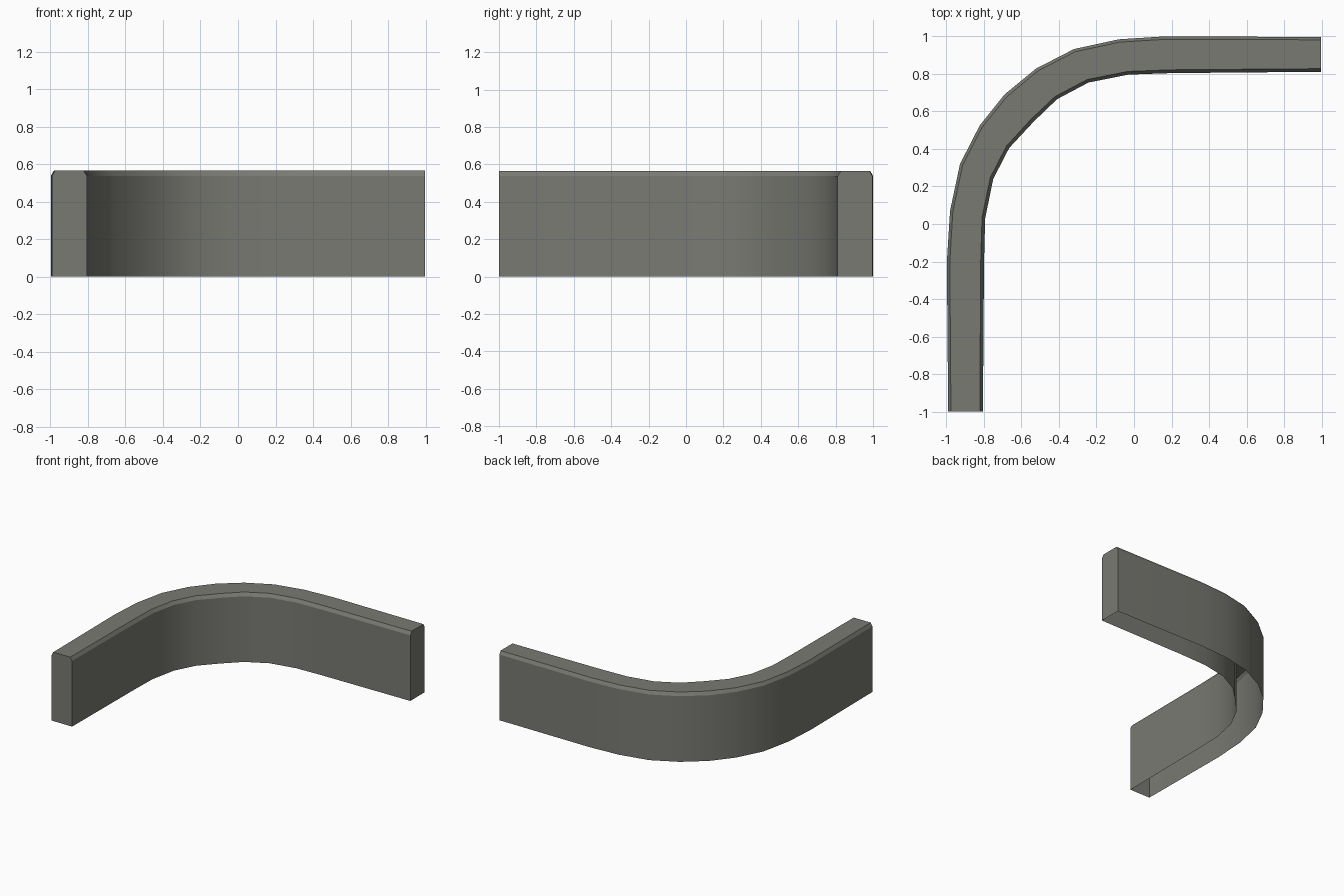
import bpy, bmesh
from mathutils import Vector

if "Cube" in bpy.data.objects:
    bpy.data.objects.remove(bpy.data.objects["Cube"])

H, CH = 0.565, 0.027          # wall height, chamfer drop
# Paired outer / inner plan outlines of the curved wall
outer = [(-0.99, -1), (-0.997, -0.2), (-0.98, 0.07), (-0.927, 0.32), (-0.822, 0.525),
         (-0.69, 0.69), (-0.522, 0.828), (-0.32, 0.932), (-0.08, 0.984), (0.17, 1.0), (0.995, 0.996)]
inner = [(-0.805, -1), (-0.799, -0.2), (-0.793, 0.03), (-0.75, 0.24), (-0.665, 0.405),
         (-0.535, 0.545), (-0.41, 0.665), (-0.242, 0.754), (-0.03, 0.796), (0.2, 0.804), (0.995, 0.811)]
# Cross-section: (fraction from outer to inner, height), open underneath
section = [(0, 0), (0, H - CH), (0.08, H), (0.91, H), (1, H - CH), (1, 0)]

stone = bpy.data.materials.new("grey_stone")
stone.diffuse_color = (0.19, 0.195, 0.17, 1)
stone.use_nodes = True
stone.node_tree.nodes["Principled BSDF"].inputs["Base Color"].default_value = stone.diffuse_color

# Sweep the section along the outlines
bm = bmesh.new()
rings = []
for o, i in zip(outer, inner):
    o, i = Vector((*o, 0)), Vector((*i, 0))
    rings.append([bm.verts.new(o.lerp(i, t) + Vector((0, 0, z))) for t, z in section])
for a, b in zip(rings, rings[1:]):
    for k in range(len(section) - 1):
        bm.faces.new((a[k], a[k + 1], b[k + 1], b[k]))
# End caps
bm.faces.new(rings[0][::-1])
bm.faces.new(rings[-1])
bmesh.ops.recalc_face_normals(bm, faces=bm.faces)
top = max(bm.faces, key=lambda f: f.calc_center_median().z)
if top.normal.z < 0:
    bmesh.ops.reverse_faces(bm, faces=bm.faces)

mesh = bpy.data.meshes.new("curved_wall")
bm.to_mesh(mesh)
bm.free()
mesh.materials.append(stone)
wall = bpy.data.objects.new("curved_wall", mesh)
bpy.context.collection.objects.link(wall)
bpy.context.view_layer.objects.active = wall
wall.select_set(True)
bpy.ops.object.shade_smooth_by_angle(angle=0.5)
